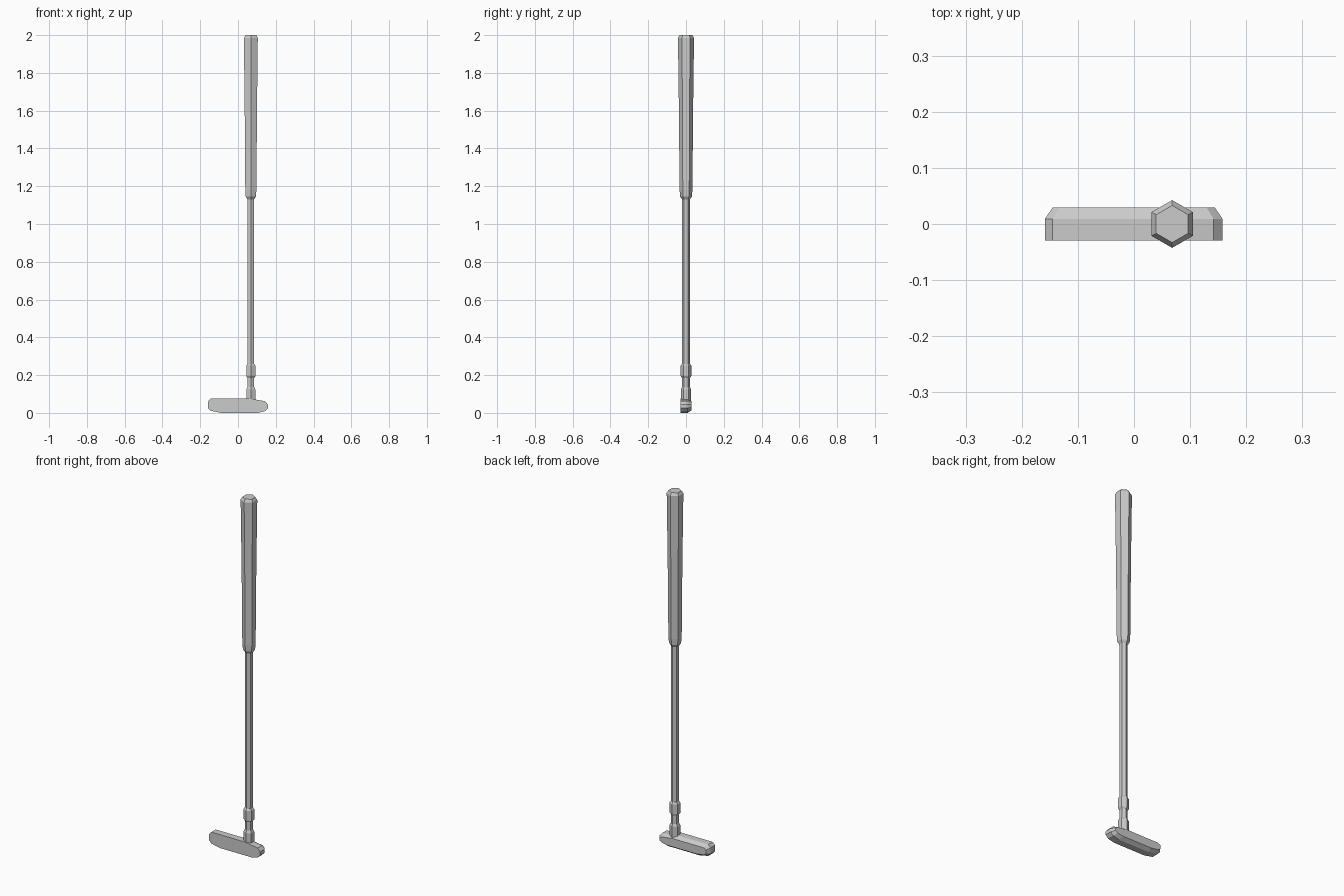
import bpy, bmesh
from math import cos, sin, pi

if "Cube" in bpy.data.objects:
    bpy.data.objects.remove(bpy.data.objects["Cube"])

SHAFT_X = 0.068


def add_object(name, bm):
    bmesh.ops.recalc_face_normals(bm, faces=bm.faces)
    me = bpy.data.meshes.new(name)
    bm.to_mesh(me)
    bm.free()
    ob = bpy.data.objects.new(name, me)
    bpy.context.collection.objects.link(ob)
    return ob


def loft(name, rings):
    """Skin a list of equal-length point rings and cap both ends."""
    bm = bmesh.new()
    rows = [[bm.verts.new(p) for p in ring] for ring in rings]
    n = len(rows[0])
    for a, b in zip(rows, rows[1:]):
        for i in range(n):
            j = (i + 1) % n
            bm.faces.new((a[i], a[j], b[j], b[i]))
    bm.faces.new(rows[0])
    bm.faces.new(rows[-1])
    return add_object(name, bm)


def hex_part(name, profile):
    """Six-sided turned part from (radius, z) pairs, corners along y."""
    angles = [pi / 2 + k * pi / 3 for k in range(6)]
    return loft(name, [[(SHAFT_X + r * cos(a), r * sin(a), z) for a in angles]
                       for r, z in profile])


# Grip, tapering down with a bevelled cap
hex_part("grip", [(0.020, 1.13), (0.031, 1.145), (0.034, 1.18), (0.0375, 1.6),
                  (0.0425, 1.985), (0.033, 2.0)])

# Shaft
hex_part("shaft", [(0.0205, 0.10), (0.0205, 1.14)])

# Collar on the lower shaft
hex_part("collar", [(0.021, 0.185), (0.028, 0.195), (0.028, 0.25), (0.021, 0.26)])

# Hosel joining shaft and head
hex_part("hosel", [(0.027, 0.045), (0.027, 0.125), (0.021, 0.137)])

# Head: face outline, extruded back, then tapered to a smaller rear outline
face = [(-0.159, 0.060), (-0.145, 0.075), (0.065, 0.075), (0.142, 0.062),
        (0.158, 0.045), (0.158, 0.025), (0.142, 0.009), (0.105, 0.0),
        (-0.090, 0.0), (-0.145, 0.011), (-0.159, 0.026)]
rear = [(x * 0.91, 0.038 + (z - 0.038) * 0.62) for x, z in face]
loft("putter_head", [[(x, y, z) for x, z in outline]
                     for outline, y in ((face, -0.0295), (face, 0.009), (rear, 0.0297))])
